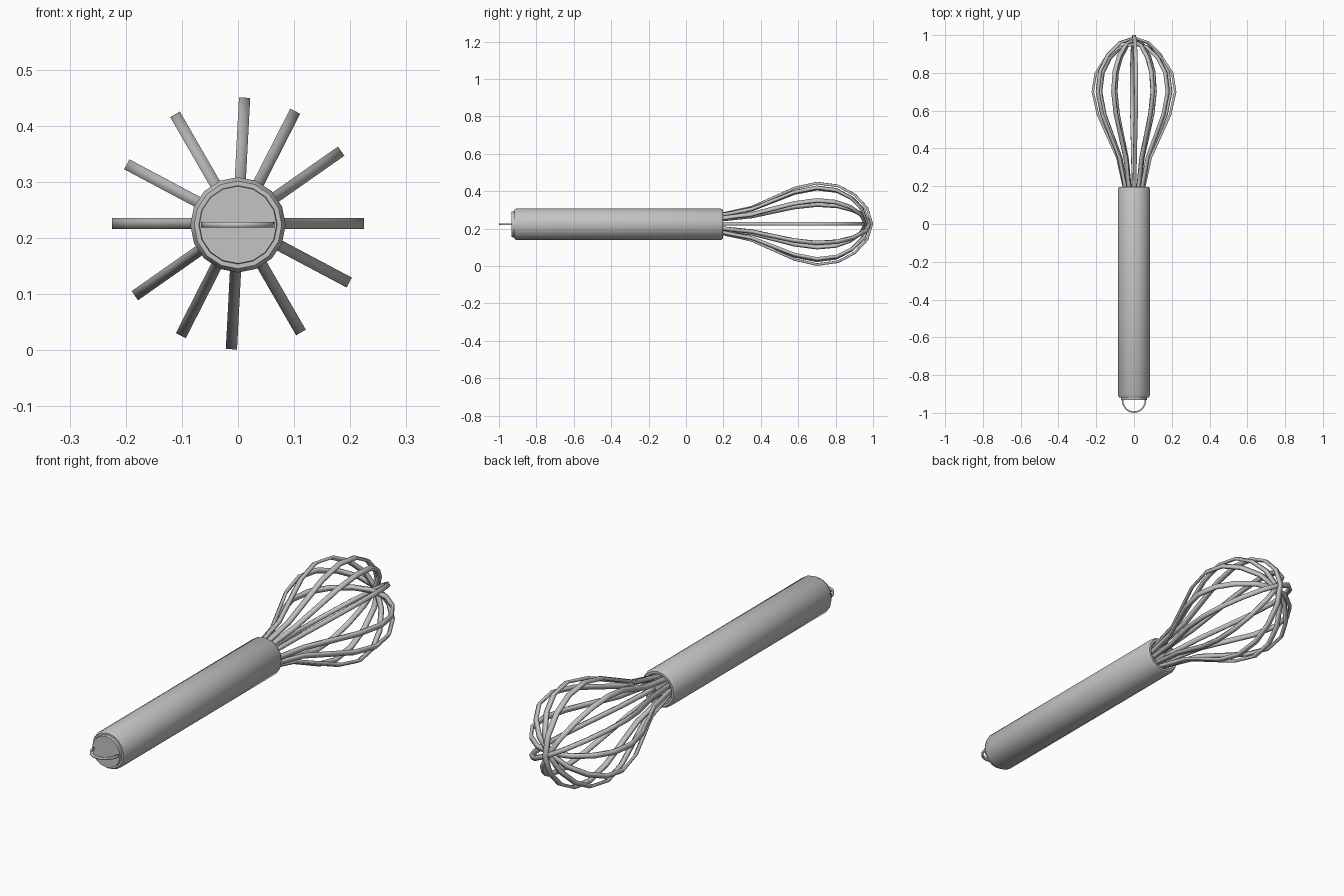
import bpy, bmesh, math
from mathutils import Vector

if "Cube" in bpy.data.objects:
    bpy.data.objects.remove(bpy.data.objects["Cube"], do_unlink=True)

HANDLE_Z = 0.2235
LOOP_Z = 0.226

steel = bpy.data.materials.new("steel_grey")
steel.use_nodes = True
steel.diffuse_color = (0.55, 0.55, 0.55, 1)
steel.node_tree.nodes["Principled BSDF"].inputs["Base Color"].default_value = (0.55, 0.55, 0.55, 1)


def make_object(name, bm, angle):
    bmesh.ops.recalc_face_normals(bm, faces=bm.faces)
    mesh = bpy.data.meshes.new(name)
    bm.to_mesh(mesh)
    bm.free()
    mesh.materials.append(steel)
    obj = bpy.data.objects.new(name, mesh)
    bpy.context.collection.objects.link(obj)
    bpy.ops.object.select_all(action='DESELECT')
    obj.select_set(True)
    bpy.context.view_layer.objects.active = obj
    bpy.ops.object.shade_smooth_by_angle(angle=math.radians(angle))


def strip(name, points, normal, width, thickness):
    """Flat wire along a planar path; width runs along the plane's normal."""
    bm = bmesh.new()
    rings = []
    last = len(points) - 1
    for i, p in enumerate(points):
        tangent = (points[min(i + 1, last)] - points[max(i - 1, 0)]).normalized()
        across = tangent.cross(normal) * thickness / 2
        along = normal * width / 2
        rings.append([bm.verts.new(p + across * s + along * t)
                      for s, t in ((1, 1), (1, -1), (-1, -1), (-1, 1))])
    for a, b in zip(rings, rings[1:]):
        for k in range(4):
            n = (k + 1) % 4
            bm.faces.new((a[k], a[n], b[n], b[k]))
    bm.faces.new(rings[0])
    bm.faces.new(rings[-1])
    make_object(name, bm, 100)


def lathe(name, profile, sides):
    """Spin (radius, y) pairs about the long axis."""
    bm = bmesh.new()
    verts = [bm.verts.new((r, y, HANDLE_Z)) for r, y in profile]
    edges = [bm.edges.new(pair) for pair in zip(verts, verts[1:])]
    bmesh.ops.spin(bm, geom=verts + edges, cent=(0, 0, HANDLE_Z), axis=(0, 1, 0),
                   angle=math.tau, steps=sides, use_duplicate=False)
    bmesh.ops.remove_doubles(bm, verts=bm.verts, dist=1e-5)
    make_object(name, bm, 50)


# Handle with a stepped butt and a shallow socket for the wires
lathe("handle", [(0, -0.932), (0.069, -0.932), (0.07, -0.918), (0.078, -0.918),
                 (0.085, -0.905), (0.085, 0.185), (0.078, 0.197),
                 (0.068, 0.197), (0.066, 0.165), (0, 0.165)], 16)

# Balloon loops, staggered at the tip where they cross
half = [(0.046, 0.15), (0.055, 0.2), (0.088, 0.35), (0.142, 0.47), (0.191, 0.58),
        (0.218, 0.70), (0.203, 0.81), (0.156, 0.895), (0.084, 0.96)]
tips = {0: 0.952, 35: 0.96, 63: 0.968, 87: 0.994, 120: 0.977, 152: 0.985}
for number, (degrees, tip) in enumerate(tips.items(), 1):
    a = math.radians(degrees)
    out = Vector((math.cos(a), 0, math.sin(a)))
    normal = Vector((-math.sin(a), 0, math.cos(a)))
    shift = tip - 0.985
    side = [(r, y + shift * max(0, (y - 0.7) / 0.28)) for r, y in half]
    outline = side + [(0, tip)] + [(-r, y) for r, y in reversed(side)]
    path = [Vector((0, y, LOOP_Z)) + out * r for r, y in outline]
    strip(f"whisk_loop_{number}", path, normal, 0.02, 0.013)

# Hanging ring at the butt end
steps = 12
ring = [Vector((0.061 * math.cos(math.pi * i / steps),
                -0.932 - 0.064 * math.sin(math.pi * i / steps), HANDLE_Z))
        for i in range(steps + 1)]
strip("hanging_ring", ring, Vector((0, 0, 1)), 0.01, 0.008)
